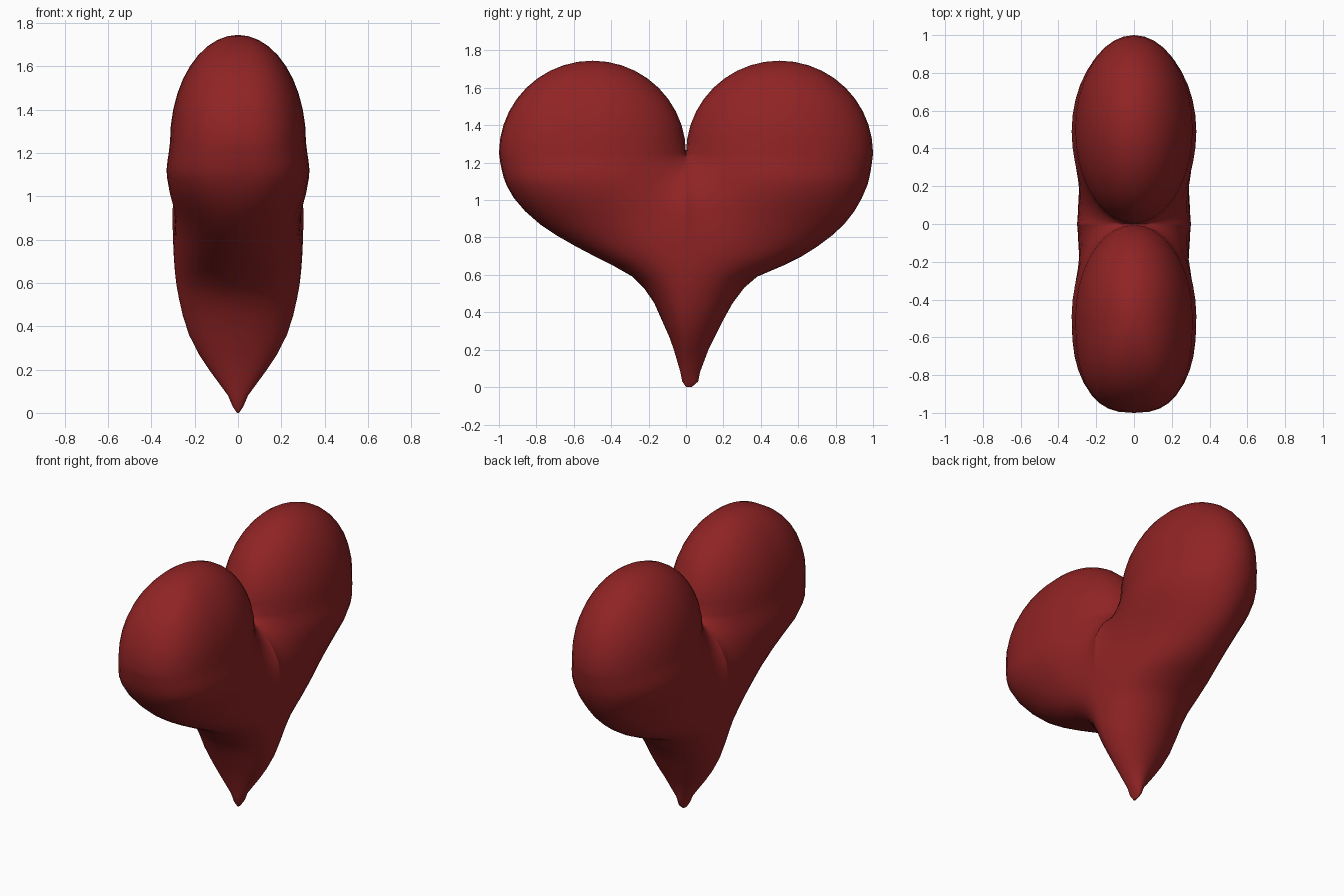
import bpy, bmesh, math

if "Cube" in bpy.data.objects:
    bpy.data.objects.remove(bpy.data.objects["Cube"])

# Lower body levels: z, half thickness, reach of the -y side, reach of the +y side
LOWER = [
    (0.00, 0.005, 0.00, 0.03), (0.03, 0.025, 0.02, 0.065), (0.08, 0.046, 0.03, 0.075),
    (0.20, 0.134, 0.065, 0.12), (0.27, 0.180, 0.09, 0.155), (0.36, 0.226, 0.13, 0.20),
    (0.45, 0.255, 0.17, 0.25), (0.53, 0.273, 0.225, 0.31), (0.59, 0.284, 0.285, 0.38),
    (0.65, 0.291, 0.39, 0.52), (0.70, 0.295, 0.49, 0.62), (0.75, 0.298, 0.585, 0.70),
    (0.81, 0.300, 0.69, 0.78), (0.87, 0.303, 0.78, 0.845), (0.94, 0.310, 0.86, 0.90),
    (1.01, 0.323, 0.92, 0.94), (1.08, 0.328, 0.96, 0.97), (1.12, 0.330, 0.975, 0.98),
    (1.16, 0.326, 0.985, 0.988), (1.20, 0.320, 0.993, 0.994), (1.23, 0.316, 0.997, 0.998),
    (1.25, 0.314, 1.00, 1.00),
]
COLS = 36


def section(z, a, near, far, side):
    """Horizontal slice of one half: tapering body below, closed oval lobe above."""
    s = min(1, max(0, (z - 0.75) / 0.37))
    s = s * s * (3 - 2 * s)
    d = min(1, max(0, (z - 0.8) / 0.45))
    cleft = math.sqrt(1 - d * d)          # thickness left in the cleft at y = 0
    ring = []
    for i in range(COLS + 1):
        t = -math.pi + 2 * math.pi * i / COLS
        c, sn = math.cos(t), abs(math.sin(t))
        if side < 0 and c > 0:            # blunter outer end on the -y lobe
            c, sn = c ** 0.77, sn ** 0.77
        u = (1 + c) / 2
        inner = cleft * max(0, -c)
        lobe = min(1, (sn ** 3 + inner ** 3) ** (1 / 3))
        body = math.sqrt(max(0, 1 - u * u))
        x = a * ((1 - s) * body + s * lobe)
        ring.append((math.copysign(x, t), side * (near + (far - near) * u), z))
    return ring


bm = bmesh.new()
for side in (-1, 1):
    # tapering body with an arched cleft
    rings = [section(z, a, 0, left if side < 0 else right, side)
             for z, a, left, right in LOWER]
    # round lobe top
    for k in range(1, 11):
        f = k / 10 * math.pi / 2
        c = math.cos(f)
        rings.append(section(1.25 + 0.495 * math.sin(f), 0.314 * c,
                             0.5 - 0.5 * c, 0.5 + 0.5 * c, side))
    verts = [[bm.verts.new(p) for p in r] for r in rings]
    for lo, hi in zip(verts, verts[1:]):
        for i in range(COLS):
            bm.faces.new((lo[i], lo[i + 1], hi[i + 1], hi[i]))

# weld halves and poles
bmesh.ops.remove_doubles(bm, verts=bm.verts, dist=0.0005)
bmesh.ops.dissolve_degenerate(bm, edges=bm.edges, dist=0.0001)
bmesh.ops.recalc_face_normals(bm, faces=bm.faces)
mesh = bpy.data.meshes.new("heart")
bm.to_mesh(mesh)
bm.free()

heart = bpy.data.objects.new("heart", mesh)
bpy.context.collection.objects.link(heart)
red = bpy.data.materials.new("red")
red.diffuse_color = (0.28, 0.017, 0.018, 1)
red.use_nodes = True
red.node_tree.nodes["Principled BSDF"].inputs["Base Color"].default_value = red.diffuse_color
mesh.materials.append(red)

bpy.context.view_layer.objects.active = heart
heart.select_set(True)
bpy.ops.object.shade_smooth_by_angle(angle=math.radians(55))
